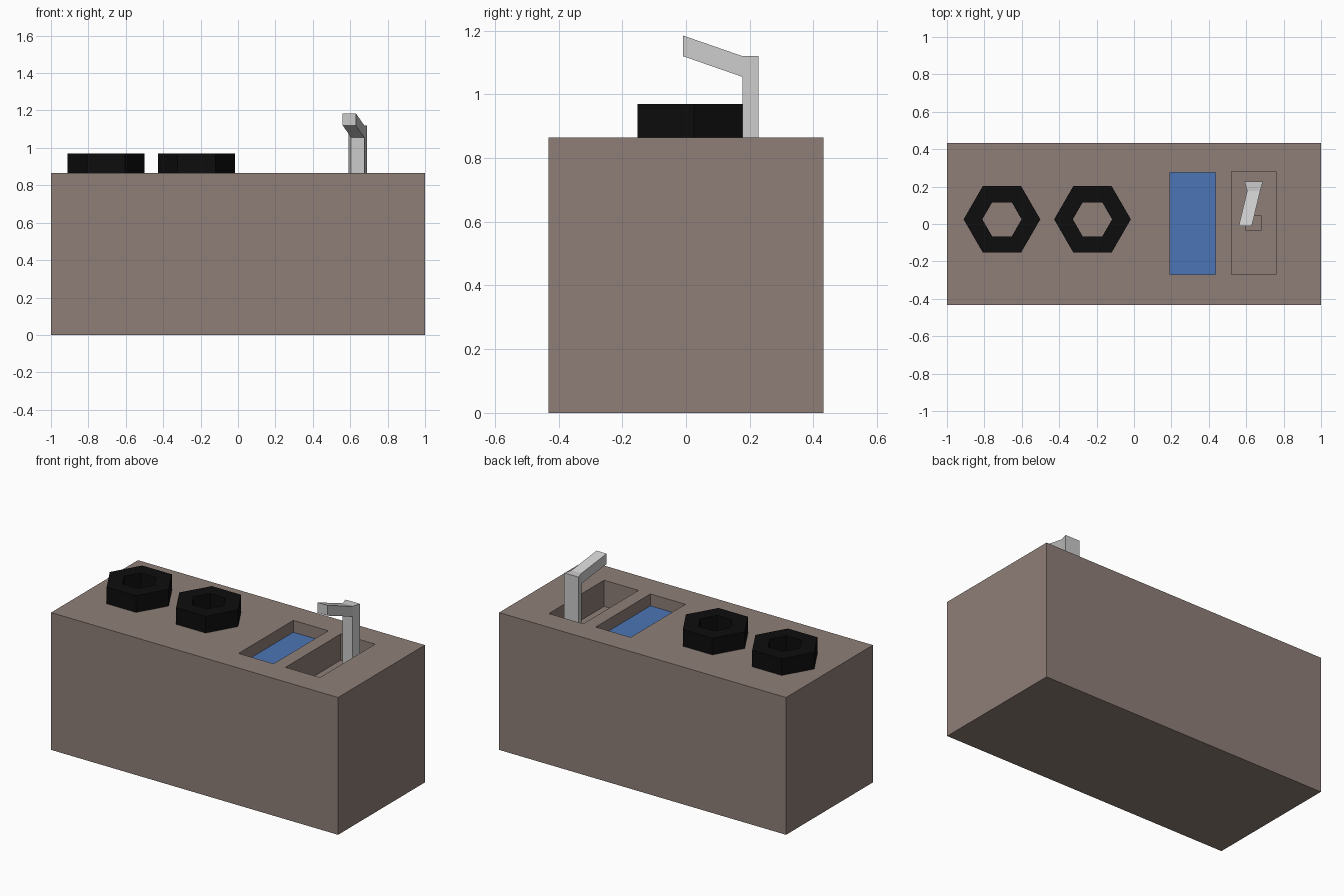
import bpy, bmesh
from math import radians, cos, sin
from mathutils import Vector

if "Cube" in bpy.data.objects:
    bpy.data.objects.remove(bpy.data.objects["Cube"])

TOP = 0.865
WATER_Z = 0.79
FLOOR_Z = 0.70


def material(name, rgb):
    m = bpy.data.materials.new(name)
    m.diffuse_color = (*rgb, 1)
    m.use_nodes = True
    m.node_tree.nodes["Principled BSDF"].inputs["Base Color"].default_value = m.diffuse_color
    return m


def add_object(name, bm, mat=None):
    bmesh.ops.recalc_face_normals(bm, faces=bm.faces)
    me = bpy.data.meshes.new(name)
    bm.to_mesh(me)
    bm.free()
    ob = bpy.data.objects.new(name, me)
    bpy.context.collection.objects.link(ob)
    if mat:
        me.materials.append(mat)
    return ob


def box(name, x0, x1, y0, y1, z0, z1, mat=None):
    bm = bmesh.new()
    bmesh.ops.create_cube(bm, size=1)
    for v in bm.verts:
        v.co = ((x0 + x1) / 2 + v.co.x * (x1 - x0),
                (y0 + y1) / 2 + v.co.y * (y1 - y0),
                (z0 + z1) / 2 + v.co.z * (z1 - z0))
    return add_object(name, bm, mat)


brown = material("brown", (0.275, 0.212, 0.188))
blue = material("water_blue", (0.072, 0.178, 0.468))
black = material("black", (0.004, 0.004, 0.004))

# Counter block with two basins and a drain cut out
counter = box("counter", -1, 1, -0.432, 0.432, 0, TOP, brown)
cutters = [
    box("water_basin_cutter", 0.193, 0.437, -0.27, 0.275, WATER_Z, 1.0),
    box("sink_basin_cutter", 0.52, 0.76, -0.27, 0.28, FLOOR_Z, 1.0),
    box("drain_cutter", 0.60, 0.68, -0.035, 0.045, FLOOR_Z - 0.04, 0.95),
]
bpy.context.view_layer.objects.active = counter
for c in cutters:
    mod = counter.modifiers.new(c.name, 'BOOLEAN')
    mod.operation = 'DIFFERENCE'
    mod.solver = 'EXACT'
    mod.object = c
    bpy.ops.object.modifier_apply(modifier=mod.name)
for c in cutters:
    bpy.data.objects.remove(c)

# Water surface is the floor of the shallow basin
me = counter.data
me.materials.clear()
me.materials.append(brown)
me.materials.append(blue)
for p in me.polygons:
    p.material_index = int(p.normal.z > 0.9 and abs(p.center.z - WATER_Z) < 0.01)


# Hexagonal burner rings
def burner(name, cx, cy, outer, inner, z0, z1):
    bm = bmesh.new()

    def ring(r, z):
        return [bm.verts.new((cx + r * cos(radians(60 * i)),
                              cy + r * sin(radians(60 * i)), z)) for i in range(6)]
    loops = [ring(outer, z0), ring(outer, z1), ring(inner, z1), ring(inner, z0)]
    for k in range(4):
        a, b = loops[k], loops[(k + 1) % 4]
        for i in range(6):
            j = (i + 1) % 6
            bm.faces.new((a[i], a[j], b[j], b[i]))
    return add_object(name, bm, black)


for name, cx in (("left_burner", -0.706), ("right_burner", -0.222)):
    burner(name, cx, 0.025, 0.205, 0.105, TOP, 0.97)

# Faucet: tapered post with a spout extruded from its upper front face
bm = bmesh.new()
base = [bm.verts.new((x, y, FLOOR_Z)) for x, y in
        ((0.605, 0.177), (0.675, 0.177), (0.69, 0.228), (0.59, 0.228))]
face = bm.faces.new(base)
for z in (1.055, 1.12):
    out = bmesh.ops.extrude_face_region(bm, geom=[face], use_keep_orig=(z == 1.055))
    face = next(g for g in out["geom"] if isinstance(g, bmesh.types.BMFace))
    for v in face.verts:
        v.co.z = z
front = next(f for f in bm.faces
             if all(v.co.y < 0.18 and v.co.z > 1.05 for v in f.verts))
out = bmesh.ops.extrude_discrete_faces(bm, faces=[front])
bmesh.ops.translate(bm, verts=out["faces"][0].verts, vec=Vector((-0.045, -0.187, 0.065)))
add_object("faucet", bm)
